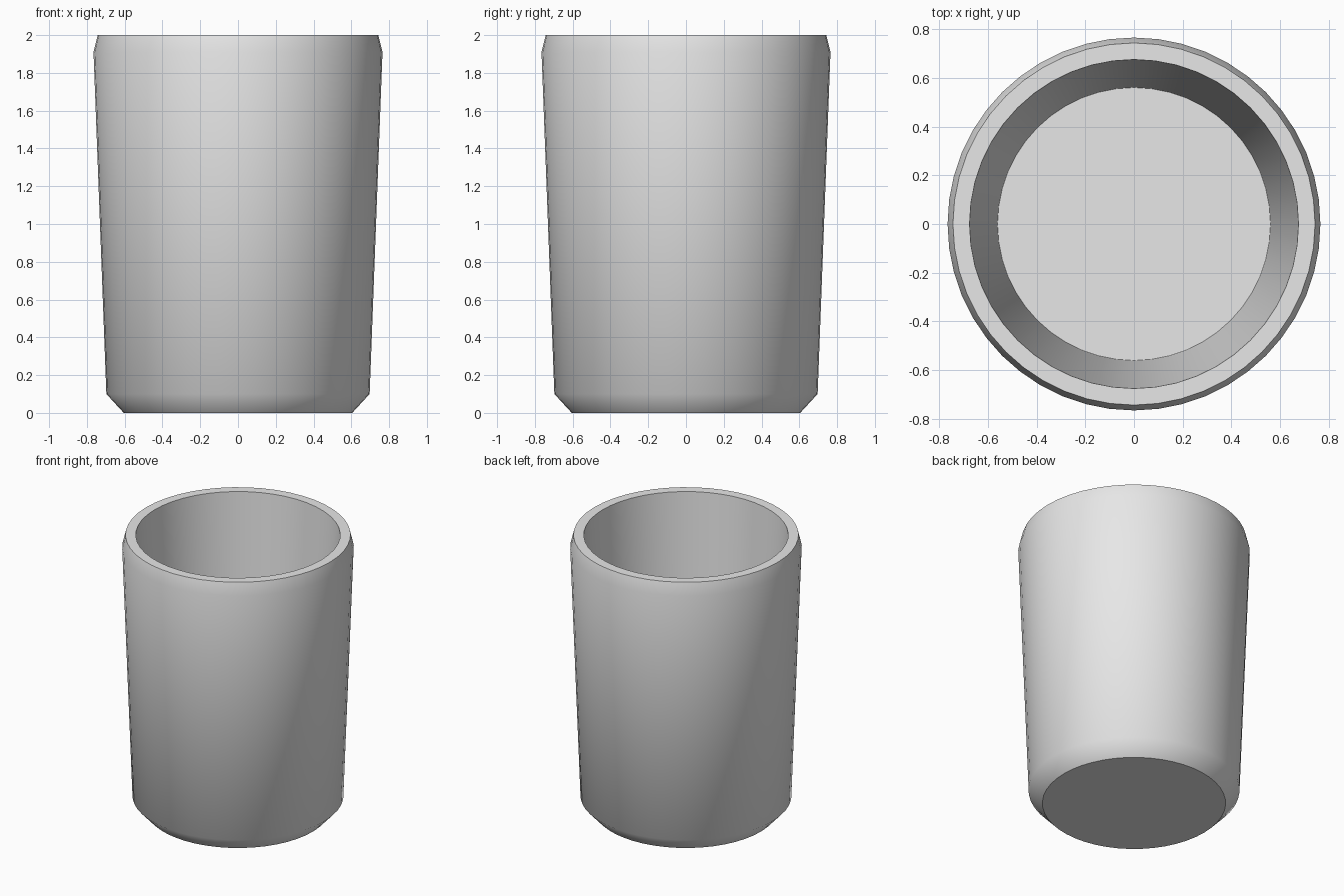
import bpy
import bmesh
import math

cube = bpy.data.objects.get("Cube")
if cube:
    bpy.data.objects.remove(cube, do_unlink=True)


def make_material(name, rgb):
    mat = bpy.data.materials.new(name)
    mat.use_nodes = True
    colour = (*rgb, 1.0)
    mat.diffuse_color = colour
    mat.node_tree.nodes["Principled BSDF"].inputs["Base Color"].default_value = colour
    return mat


def lathe(name, profile, segments, mat):
    """Spin a (radius, height) profile about z into a closed solid."""
    bm = bmesh.new()
    verts = [bm.verts.new((r, 0, z)) for r, z in profile]
    edges = [bm.edges.new(pair) for pair in zip(verts, verts[1:])]
    bmesh.ops.spin(bm, geom=verts + edges, cent=(0, 0, 0), axis=(0, 0, 1),
                   angle=math.tau, steps=segments, use_duplicate=False)
    bmesh.ops.remove_doubles(bm, verts=bm.verts, dist=0.0005)
    # Close the flat base and the inner floor with single faces
    rims = [e for e in bm.edges if e.is_boundary]
    bmesh.ops.holes_fill(bm, edges=rims, sides=0)
    bmesh.ops.recalc_face_normals(bm, faces=bm.faces)
    mesh = bpy.data.meshes.new(name)
    bm.to_mesh(mesh)
    bm.free()
    mesh.materials.append(mat)
    obj = bpy.data.objects.new(name, mesh)
    bpy.context.collection.objects.link(obj)
    return obj


light_grey = make_material("light_grey", (0.8, 0.8, 0.8))

# Tapered cup: chamfered foot, outer wall, bevelled lip, flat rim, inner wall
cup_profile = [
    (0.605, 0.0), (0.697, 0.1),
    (0.765, 1.91), (0.743, 2.0),
    (0.675, 2.0), (0.56, 0.1),
]
cup = lathe("cup", cup_profile, 48, light_grey)

# Smooth walls, crisp base, rim and floor edges
bpy.ops.object.select_all(action="DESELECT")
cup.select_set(True)
bpy.context.view_layer.objects.active = cup
bpy.ops.object.shade_smooth_by_angle(angle=math.radians(44))
